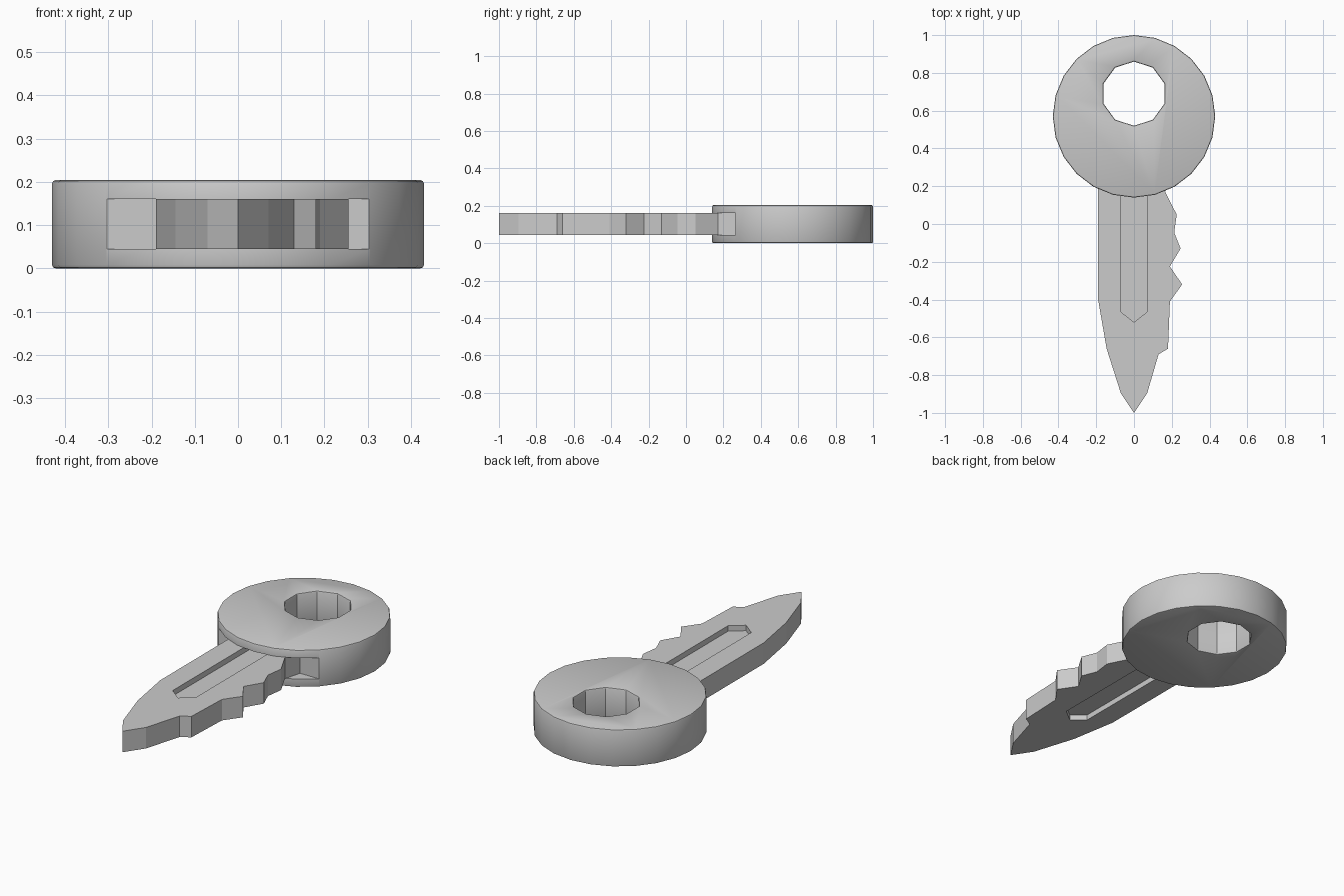
import bpy, bmesh
from math import sin, cos, pi, radians

if "Cube" in bpy.data.objects:
    bpy.data.objects.remove(bpy.data.objects["Cube"])


def prism(name, pts, z0, z1):
    """Extrude a closed xy outline from z0 to z1."""
    bm = bmesh.new()
    face = bm.faces.new([bm.verts.new((x, y, z0)) for x, y in pts])
    top = bmesh.ops.extrude_face_region(bm, geom=[face])["geom"]
    verts = [v for v in top if isinstance(v, bmesh.types.BMVert)]
    bmesh.ops.translate(bm, verts=verts, vec=(0, 0, z1 - z0))
    bmesh.ops.recalc_face_normals(bm, faces=bm.faces)
    mesh = bpy.data.meshes.new(name)
    bm.to_mesh(mesh)
    bm.free()
    obj = bpy.data.objects.new(name, mesh)
    bpy.context.collection.objects.link(obj)
    return obj


def ring(cy, r, n):
    return [(r * sin(2 * pi * i / n), cy + r * cos(2 * pi * i / n)) for i in range(n)]


def apply_modifiers(obj):
    bpy.ops.object.select_all(action='DESELECT')
    obj.select_set(True)
    bpy.context.view_layer.objects.active = obj
    for mod in list(obj.modifiers):
        bpy.ops.object.modifier_apply(modifier=mod.name)


def cut(obj, cutter):
    mod = obj.modifiers.new("cut", 'BOOLEAN')
    mod.operation = 'DIFFERENCE'
    mod.solver = 'EXACT'
    mod.object = cutter
    apply_modifiers(obj)
    bpy.data.objects.remove(cutter)


Z0, Z1 = 0.045, 0.16    # blade thickness
WALL = 0.2655           # back wall of the slot in the head

# Round head with an off-centre ten-sided hole and softened rims
head = prism("key_head", ring(0.57, 0.43, 24), 0, 0.204)
cut(head, prism("hole_cutter", ring(0.69, 0.17, 10), -0.1, 0.3))
bevel = head.modifiers.new("rim", 'BEVEL')
bevel.width = 0.008
bevel.segments = 2
bevel.limit_method = 'ANGLE'
bevel.angle_limit = radians(60)
apply_modifiers(head)

# Slot in the head where the blade enters
cut(head, prism("slot_cutter", [(-0.4, 0), (0.4, 0), (0.4, WALL), (-0.4, WALL)], Z0, Z1))
bpy.ops.object.shade_smooth_by_angle(angle=radians(32))

# Blade with teeth along its right side
outline = [(-0.19, 0.30), (-0.19, -0.40), (-0.145, -0.66), (-0.07, -0.895), (0, -1),
           (0.07, -0.895), (0.13, -0.69), (0.18, -0.66), (0.19, -0.41), (0.255, -0.32),
           (0.19, -0.225), (0.247, -0.13), (0.213, -0.045), (0.226, 0.05),
           (0.165, 0.17), (0.19, WALL), (0.19, 0.30)]
blade = prism("key_blade", outline, Z0, Z1)

# Pointed groove on both faces of the blade
groove = [(-0.07, WALL), (-0.07, -0.465), (0, -0.52), (0.07, -0.465), (0.07, WALL)]
DEPTH = 0.03
cut(blade, prism("groove_cutter", groove, Z1 - DEPTH, Z1 + 0.1))
cut(blade, prism("groove_cutter", groove, Z0 - 0.1, Z0 + DEPTH))
